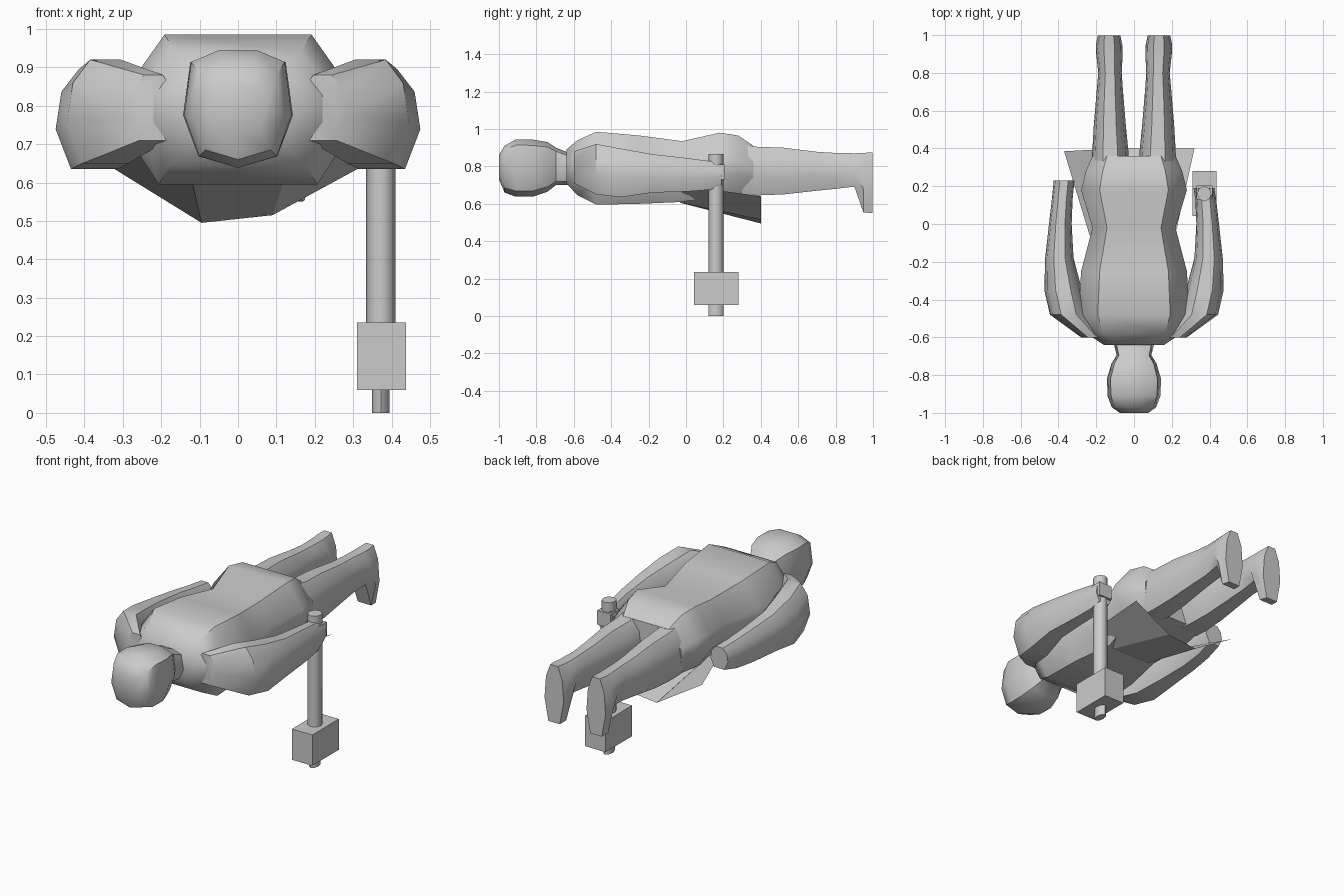
import bpy, bmesh, math

if "Cube" in bpy.data.objects:
    bpy.data.objects.remove(bpy.data.objects["Cube"])

# Unit cross-sections (x, z) spanning -1..1
OCT = [(1, -.3), (1, .25), (.65, 1), (-.65, 1), (-1, .25), (-1, -.3), (-.7, -1), (.7, -1)]
ROUND = [(1, -.2), (.85, .55), (.4, 1), (-.4, 1), (-.85, .55), (-1, -.2), (-.6, -1), (.6, -1)]
SKULL = [(1, -.1), (.87, .8), (.35, 1), (-.35, 1), (-.87, .8), (-1, -.1),
         (-.72, -.8), (0, -1), (.72, -.8)]


def finish(name, bm, angle=40):
    bmesh.ops.recalc_face_normals(bm, faces=bm.faces)
    me = bpy.data.meshes.new(name)
    bm.to_mesh(me)
    bm.free()
    ob = bpy.data.objects.new(name, me)
    bpy.context.collection.objects.link(ob)
    bpy.ops.object.select_all(action='DESELECT')
    ob.select_set(True)
    bpy.context.view_layer.objects.active = ob
    if angle:
        bpy.ops.object.shade_smooth_by_angle(angle=math.radians(angle))
    return ob


def loft(name, profile, sections, side=1):
    """Sections along y: (y, centre x, half width, z low, z high)."""
    bm = bmesh.new()
    rings = []
    for y, cx, hw, lo, hi in sections:
        rings.append([bm.verts.new((side * (cx + px * hw), y, (lo + hi) / 2 + pz * (hi - lo) / 2))
                      for px, pz in profile])
    n = len(profile)
    for a, b in zip(rings, rings[1:]):
        for i in range(n):
            bm.faces.new((a[i], a[(i + 1) % n], b[(i + 1) % n], b[i]))
    bm.faces.new(rings[0])
    bm.faces.new(rings[-1])
    return finish(name, bm)


def prism(name, x, y, z0, z1, rx, ry, n=8):
    bm = bmesh.new()
    bmesh.ops.create_cone(bm, cap_ends=True, segments=n, radius1=1, radius2=1, depth=1)
    for v in bm.verts:
        v.co = (x + v.co.x * rx, y + v.co.y * ry, z0 + (v.co.z + .5) * (z1 - z0))
    return finish(name, bm, 50)


def box(name, x0, x1, y0, y1, z0, z1):
    bm = bmesh.new()
    bmesh.ops.create_cube(bm, size=1)
    for v in bm.verts:
        v.co = (x0 + (v.co.x + .5) * (x1 - x0), y0 + (v.co.y + .5) * (y1 - y0),
                z0 + (v.co.z + .5) * (z1 - z0))
    return finish(name, bm, 0)


# Torso, shoulders to hips
loft("torso", OCT, [
    (-.64, 0, .16, .71, .89), (-.58, 0, .25, .645, .94), (-.48, 0, .295, .595, .985),
    (-.25, 0, .28, .6, .965), (-.02, 0, .22, .61, .935), (.18, 0, .28, .645, .98),
    (.28, 0, .255, .645, .965), (.36, 0, .22, .655, .91)])

# Head and neck
loft("head", SKULL, [
    (-1, 0, .075, .73, .86), (-.97, 0, .118, .66, .91), (-.91, 0, .14, .638, .945),
    (-.82, 0, .143, .638, .943), (-.74, 0, .12, .665, .93), (-.695, 0, .092, .7, .9),
    (-.62, 0, .11, .7, .87)])

# Arms, legs with feet
for side, tag in ((1, "right"), (-1, "left")):
    tip = .19 if side == 1 else .23
    loft(tag + "_arm", ROUND, [
        (-.6, .22, .06, .71, .88), (-.48, .345, .1, .65, .92), (-.35, .375, .1, .635, .895),
        (-.18, .395, .075, .66, .865), (0, .39, .06, .665, .845),
        (.13, .38, .055, .675, .828), (tip, .37, .055, .7, .82)], side)
    loft(tag + "_leg", ROUND, [
        (.3, .125, .098, .65, .92), (.38, .125, .096, .645, .905), (.52, .128, .085, .65, .9),
        (.7, .128, .07, .67, .878), (.8, .127, .062, .68, .872), (.9, .13, .07, .692, .87),
        (.948, .132, .07, .555, .872), (.997, .132, .06, .55, .875)], side)

# Stiff cloth apron hanging in front of the hips
upper = [(-.235, -.06, .73), (-.12, -.03, .605), (.12, -.03, .605), (.225, -.03, .7)]
lower = [(-.37, .385, .665), (-.095, .4, .495), (.09, .4, .515), (.32, .4, .64)]
bm = bmesh.new()
u = [bm.verts.new(p) for p in upper]
w = [bm.verts.new(p) for p in lower]
for i in range(3):
    bm.faces.new((u[i], u[i + 1], w[i + 1], w[i]))
finish("apron", bm, 30)

# Hammer held upright in the right fist
prism("hammer_shaft", .372, .16, .1, .865, .038, .04)
prism("hammer_tip", .372, .16, 0, .1, .023, .04)
box("hammer_head", .31, .438, .042, .28, .06, .235)
box("right_fist", .33, .415, .13, .205, .73, .81)
